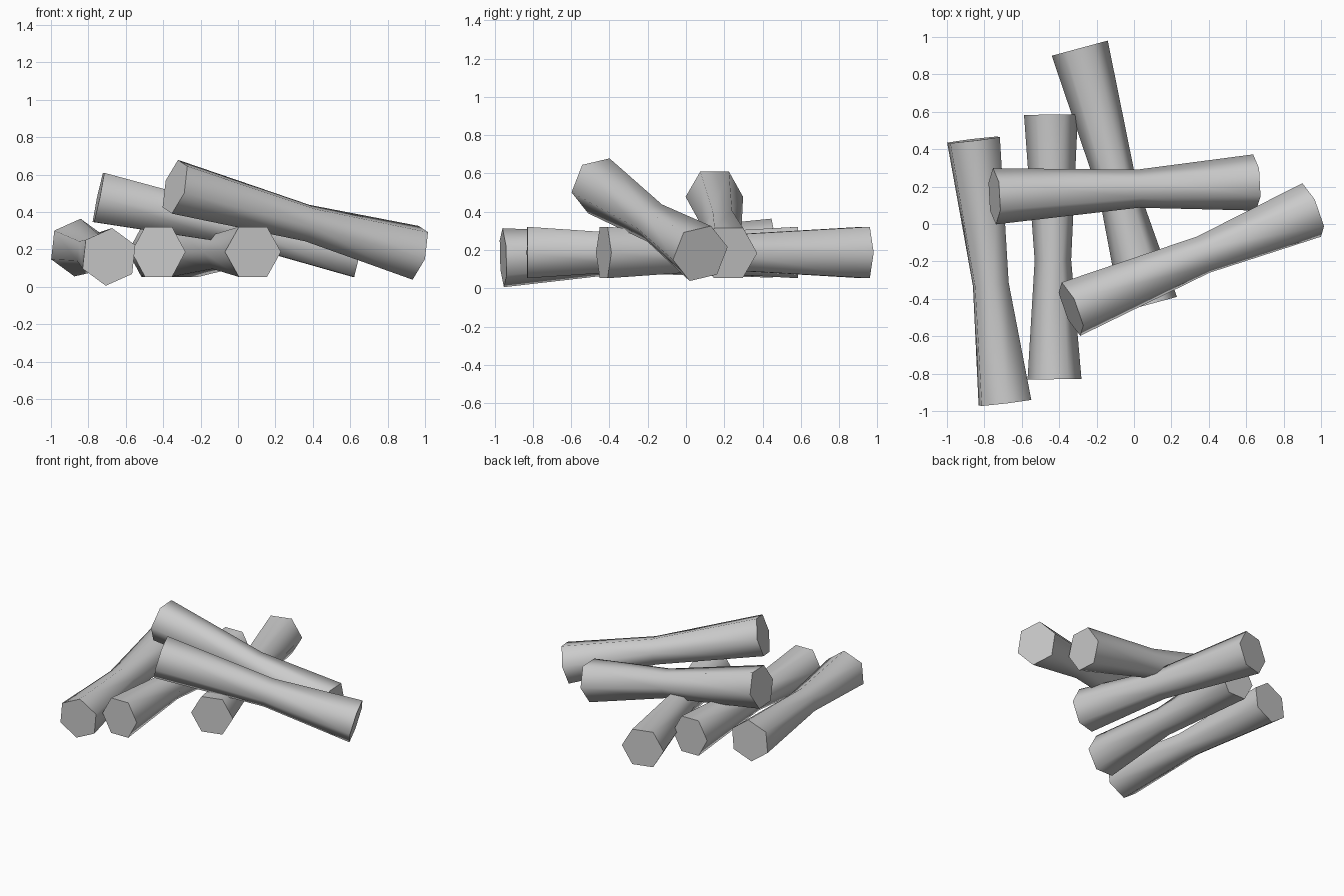
import bpy
import bmesh
from math import cos, sin, tau, radians
from mathutils import Vector

cube = bpy.data.objects.get("Cube")
if cube:
    bpy.data.objects.remove(cube, do_unlink=True)

SIDES = 6
END_RADIUS = 0.155
WAIST_RADIUS = 0.105
WAIST_AT = 0.55

# One plain grey for all the logs
grey = bpy.data.materials.new("log grey")
grey.use_nodes = True
colour = (0.6, 0.6, 0.6, 1)
grey.diffuse_color = colour
grey.node_tree.nodes["Principled BSDF"].inputs["Base Color"].default_value = colour


def make_log(name, start, end, roll=0, width=1):
    """Six-sided log from start to end, pinched to a waist near its middle."""
    start, end = Vector(start), Vector(end)
    axis = (end - start).normalized()
    side = Vector((0, 0, 1)).cross(axis).normalized()
    up = axis.cross(side)

    bm = bmesh.new()
    rings = []
    for t, radius in ((0, END_RADIUS), (WAIST_AT, WAIST_RADIUS), (1, END_RADIUS)):
        centre = start.lerp(end, t)
        ring = []
        for i in range(SIDES):
            a = tau * i / SIDES + radians(roll)
            offset = side * cos(a) * width + up * sin(a)
            ring.append(bm.verts.new(centre + offset * radius))
        rings.append(ring)

    # Bark between the rings, then the two sawn ends
    for low, high in zip(rings, rings[1:]):
        for i in range(SIDES):
            j = (i + 1) % SIDES
            bm.faces.new((low[i], low[j], high[j], high[i]))
    bm.faces.new(rings[0])
    bm.faces.new(rings[-1])
    bmesh.ops.recalc_face_normals(bm, faces=bm.faces)

    mesh = bpy.data.meshes.new(name)
    bm.to_mesh(mesh)
    bm.free()
    mesh.materials.append(grey)
    log = bpy.data.objects.new(name, mesh)
    bpy.context.collection.objects.link(log)

    # Round bark, crisp ends
    bpy.ops.object.select_all(action="DESELECT")
    log.select_set(True)
    bpy.context.view_layer.objects.active = log
    bpy.ops.object.shade_smooth_by_angle(angle=radians(70))


# Three logs on the ground
make_log("right_ground_log", (-0.858, 0.45, 0.21), (-0.69, -0.955, 0.16), roll=24)
make_log("middle_ground_log", (-0.444, 0.585, 0.187), (-0.425, -0.83, 0.187), width=0.93)
make_log("left_ground_log", (-0.29, 0.94, 0.187), (0.08, -0.43, 0.187))

# Two logs leaning across them
make_log("back_leaning_log", (-0.746, 0.148, 0.478), (0.645, 0.222, 0.184), width=0.97)
make_log("front_leaning_log", (-0.337, -0.455, 0.535), (0.95, 0.075, 0.182), roll=13)
